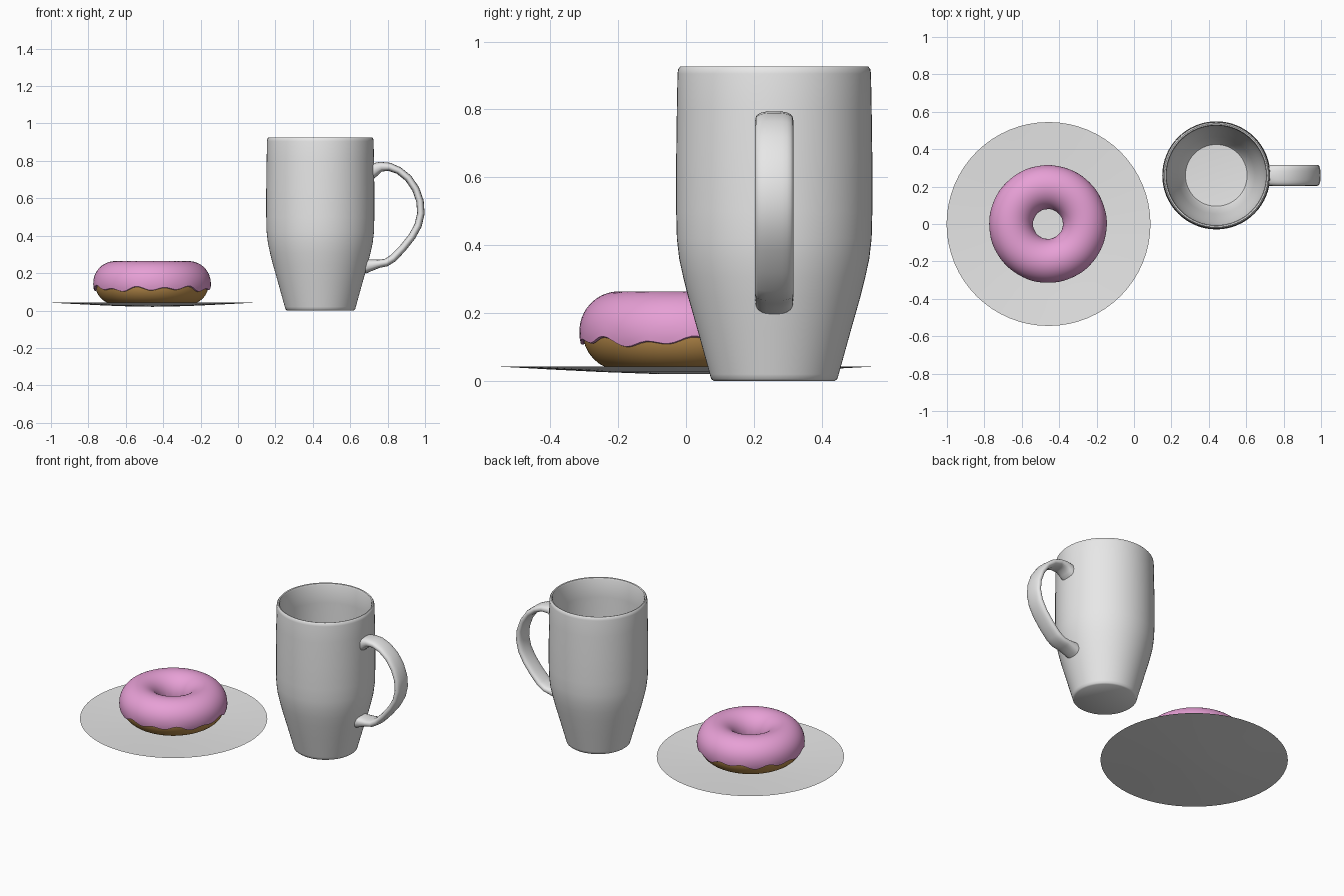
import bpy, bmesh, math
from mathutils import Vector

if "Cube" in bpy.data.objects:
    bpy.data.objects.remove(bpy.data.objects["Cube"])

def material(name, col):
    m = bpy.data.materials.new(name)
    m.diffuse_color = (*col, 1)
    m.use_nodes = True
    m.node_tree.nodes["Principled BSDF"].inputs["Base Color"].default_value = m.diffuse_color
    return m

ceramic = material("ceramic grey", (0.8, 0.8, 0.8))
pink = material("pink icing", (0.8, 0.35, 0.67))
brown = material("baked dough", (0.52, 0.28, 0.075))

def grid_object(name, rows, mat, loc, wrap_rows=False, wrap_cols=True, caps=False):
    """Skin a list of point rows into a smooth mesh."""
    bm = bmesh.new()
    vs = [[bm.verts.new(p) for p in r] for r in rows]
    n, m = len(vs), len(vs[0])
    for i in range(n if wrap_rows else n - 1):
        for j in range(m if wrap_cols else m - 1):
            a, b = vs[i], vs[(i + 1) % n]
            bm.faces.new((a[j], a[(j + 1) % m], b[(j + 1) % m], b[j]))
    if caps:
        bm.faces.new(vs[0])
        bm.faces.new(vs[-1])
    bmesh.ops.remove_doubles(bm, verts=bm.verts, dist=1e-5)
    bmesh.ops.recalc_face_normals(bm, faces=bm.faces)
    me = bpy.data.meshes.new(name)
    bm.to_mesh(me)
    bm.free()
    ob = bpy.data.objects.new(name, me)
    bpy.context.collection.objects.link(ob)
    ob.location = loc
    me.materials.append(mat)
    bpy.ops.object.select_all(action='DESELECT')
    ob.select_set(True)
    bpy.context.view_layer.objects.active = ob
    bpy.ops.object.shade_smooth_by_angle(angle=math.radians(40))
    return ob

def lathe(name, profile, mat, loc, seg=64):
    rows = [[(r * math.cos(2 * math.pi * k / seg), r * math.sin(2 * math.pi * k / seg), z)
             for k in range(seg)] for r, z in profile]
    return grid_object(name, rows, mat, loc)

# Shallow dished plate (single thin sheet, facing up)
plate = lathe("plate", [(0, 0.02), (0.1, 0.021), (0.25, 0.0265), (0.4, 0.034), (0.545, 0.042)],
              ceramic, (-0.457, 0, 0))
if plate.data.polygons[0].normal.z < 0:
    plate.data.flip_normals()

# Doughnut: dough ring
R, ZC = 0.197, 0.147
SEG = 112
def ring_point(t, phi, rad, flat=1.0):
    d = R + rad * math.cos(phi)
    return (d * math.cos(t), d * math.sin(t), ZC + flat * rad * math.sin(phi))

rows = [[ring_point(2 * math.pi * i / SEG, 2 * math.pi * j / 32, 0.108, 1.06) for j in range(32)]
        for i in range(SEG)]
grid_object("dough", rows, brown, (-0.46, 0, 0), wrap_rows=True)

# Icing shell with a wavy, rounded lower edge
def wave(t, s):
    return math.radians(4.5 * math.sin(13 * t + s) + 3 * math.sin(7 * t + 2 * s + 1)
                        + 2 * math.sin(4 * t + s))

rows = []
for i in range(SEG):
    t = 2 * math.pi * i / SEG
    p0 = math.radians(-17) + wave(t, 0.4)
    p1 = math.radians(197) + wave(t, 2.0)
    row = [ring_point(t, p0 + 0.02, 0.106), ring_point(t, p0, 0.112)]
    for j in range(29):
        f = j / 28
        a, b = p0 + 0.04, p1 - 0.04
        edge = max(0, 1 - min(f, 1 - f) / 0.08)
        row.append(ring_point(t, a + (b - a) * f, 0.117 + 0.002 * edge))
    row += [ring_point(t, p1, 0.112), ring_point(t, p1 - 0.02, 0.106)]
    rows.append(row)
grid_object("icing", rows, pink, (-0.46, 0, 0), wrap_rows=True, wrap_cols=False)

# Mug body: outside, rim, inside
MUG = (0.44, 0.26, 0)
lathe("mug_body", [
    (0, 0.0), (0.178, 0.0), (0.186, 0.006), (0.19, 0.02), (0.226, 0.15), (0.253, 0.245),
    (0.268, 0.305), (0.28, 0.36), (0.287, 0.42), (0.289, 0.5), (0.289, 0.65), (0.287, 0.8),
    (0.285, 0.905), (0.283, 0.919), (0.277, 0.926), (0.27, 0.924), (0.266, 0.915),
    (0.268, 0.8), (0.27, 0.65), (0.27, 0.5), (0.268, 0.42), (0.261, 0.365), (0.249, 0.31),
    (0.234, 0.25), (0.206, 0.15), (0.178, 0.05), (0.165, 0.03), (0, 0.02)], ceramic, MUG)

# Handle: flattened oval swept along the loop; x, z, half thickness
path = [(0.715, 0.742, 0.046), (0.732, 0.755, 0.036), (0.765, 0.769, 0.026), (0.81, 0.768, 0.022),
        (0.86, 0.748, 0.02), (0.91, 0.708, 0.02), (0.95, 0.65, 0.02), (0.973, 0.585, 0.02),
        (0.978, 0.52, 0.02), (0.963, 0.455, 0.02), (0.93, 0.395, 0.02), (0.88, 0.332, 0.02),
        (0.83, 0.28, 0.021), (0.792, 0.256, 0.021), (0.755, 0.25, 0.022), (0.715, 0.243, 0.03),
        (0.683, 0.237, 0.04)]
rows = []
for i, (x, z, h) in enumerate(path):
    a, b = path[max(i - 1, 0)], path[min(i + 1, len(path) - 1)]
    d = Vector((b[0] - a[0], 0, b[1] - a[1])).normalized()
    if i in (0, len(path) - 1):
        d = Vector((1 if i == 0 else -1, 0, 0))
    n = Vector((-d.z, 0, d.x))
    row = []
    for k in range(20):
        t = 2 * math.pi * k / 20
        c, s = math.cos(t), math.sin(t)
        w = 0.056 * math.copysign(abs(c) ** 0.75, c)
        v = h * math.copysign(abs(s) ** 0.75, s)
        row.append(Vector((x, 0.26 + w, z)) + n * v)
    rows.append(row)
grid_object("mug_handle", rows, ceramic, (0, 0, 0), caps=True)
